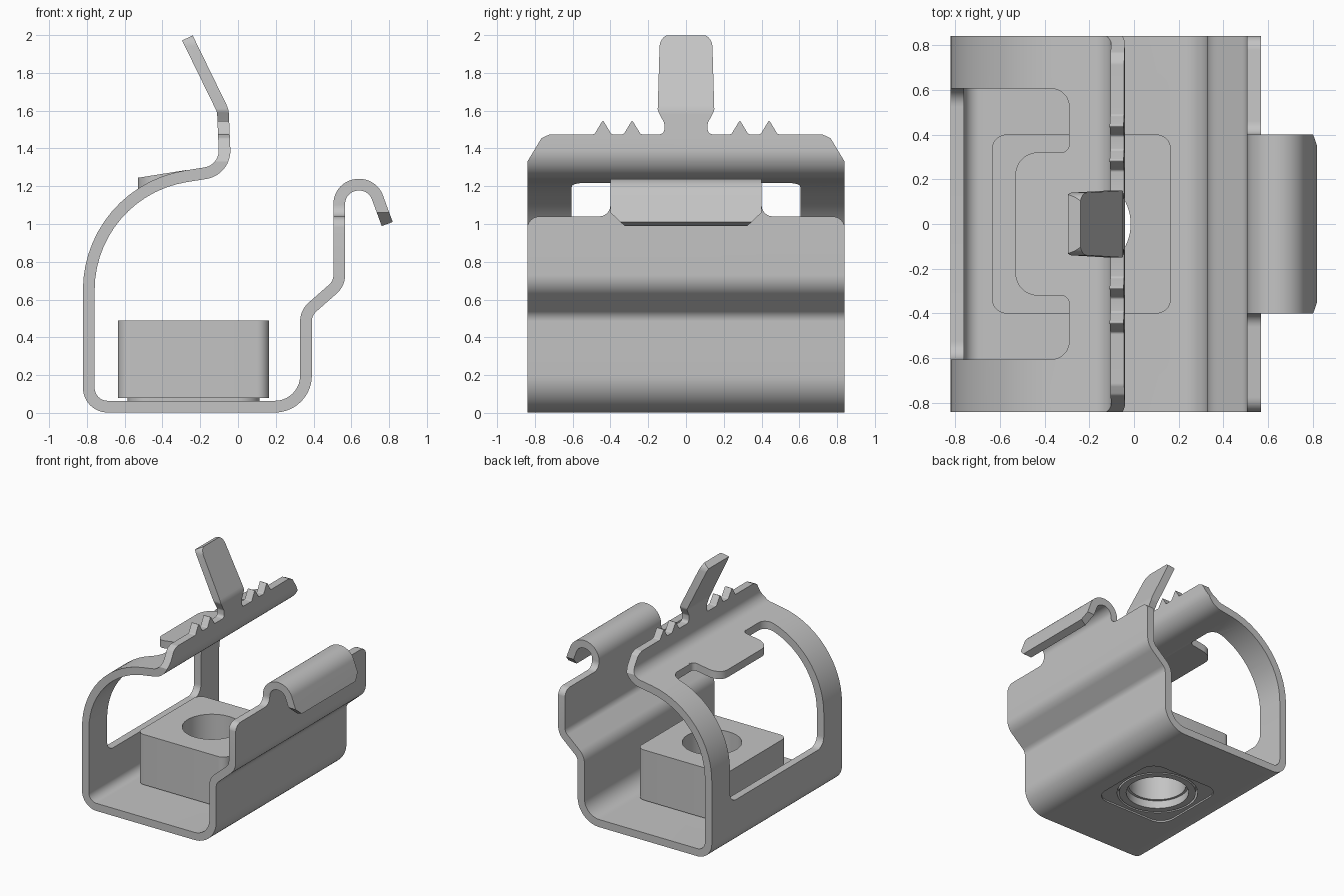
import bpy, bmesh, math
from mathutils import Vector

cube = bpy.data.objects.get("Cube")
if cube:
    bpy.data.objects.remove(cube, do_unlink=True)

steel = bpy.data.materials.new("grey_steel")
steel.use_nodes = True
GREY = (0.55, 0.55, 0.55, 1)
steel.diffuse_color = GREY
steel.node_tree.nodes["Principled BSDF"].inputs["Base Color"].default_value = GREY

THICK = 0.062      # sheet thickness
HALF = 0.84        # half width of the sheet
HOLE_X = -0.235    # centre of the block and its hole


def rounded(points, closed=True, steps=10):
    """Replace each corner (u, v, radius) by an arc."""
    pts = [(Vector(p[:2]), p[2] if len(p) > 2 else 0) for p in points]
    out = []
    for i, (p, r) in enumerate(pts):
        if r == 0 or (not closed and i in (0, len(pts) - 1)):
            out.append(p)
            continue
        a = (pts[i - 1][0] - p).normalized()
        b = (pts[(i + 1) % len(pts)][0] - p).normalized()
        half = a.angle(b) / 2
        centre = p + (a + b).normalized() * r / math.sin(half)
        start = p + a * r / math.tan(half) - centre
        end = p + b * r / math.tan(half) - centre
        sweep = start.angle(end)
        for k in range(steps + 1):
            t = k / steps
            out.append(centre + (start * math.sin((1 - t) * sweep)
                                 + end * math.sin(t * sweep)) / math.sin(sweep))
    return out


def ribbon(path, width):
    """Closed outline at a constant thickness around a centreline."""
    left, right = [], []
    for i, p in enumerate(path):
        d = (path[min(i + 1, len(path) - 1)] - path[max(i - 1, 0)]).normalized()
        n = Vector((-d.y, d.x)) * width / 2
        left.append(p + n)
        right.append(p - n)
    return left + right[::-1]


def prism(name, outline, axis, lo, hi):
    """Extrude a 2D outline along one axis into a closed, outward-facing solid."""
    place = {"x": lambda u, v, w: (w, u, v),
             "y": lambda u, v, w: (u, w, v),
             "z": lambda u, v, w: (u, v, w)}[axis]
    bm = bmesh.new()
    low = [bm.verts.new(place(u, v, lo)) for u, v in outline]
    high = [bm.verts.new(place(u, v, hi)) for u, v in outline]
    bm.faces.new(low[::-1])
    bm.faces.new(high)
    for i in range(len(low)):
        bm.faces.new((low[i - 1], low[i], high[i], high[i - 1]))
    bm.normal_update()
    if bm.calc_volume(signed=True) < 0:
        bmesh.ops.reverse_faces(bm, faces=bm.faces)
    mesh = bpy.data.meshes.new(name)
    bm.to_mesh(mesh)
    bm.free()
    mesh.materials.append(steel)
    obj = bpy.data.objects.new(name, mesh)
    bpy.context.collection.objects.link(obj)
    return obj


def square(half, r):
    return rounded([(HOLE_X + sx * half, sy * half, r)
                    for sx, sy in ((-1, -1), (1, -1), (1, 1), (-1, 1))])


def circle(r, n=64):
    return [(HOLE_X + r * math.cos(math.tau * k / n), r * math.sin(math.tau * k / n))
            for k in range(n)]


def cut(obj, cutter):
    cutter.hide_render = True
    mod = obj.modifiers.new("cut", "BOOLEAN")
    mod.operation = "DIFFERENCE"
    mod.solver = "EXACT"
    mod.object = cutter
    bpy.context.view_layer.objects.active = obj
    bpy.ops.object.modifier_apply(modifier=mod.name)
    bpy.data.objects.remove(cutter, do_unlink=True)


def cut_both_sides(obj, points, lo, hi):
    outline = rounded(points, steps=6)
    for side in (1, -1):
        cut(obj, prism("trim", [(side * u, v) for u, v in outline], "x", lo, hi))


# Bent sheet: tongue, lip, arch, wall, floor, stepped wall and hook
centreline = rounded([
    (-0.268, 1.985), (-0.08, 1.60, 0.1), (-0.067, 1.286, 0.12),
    (-0.79, 1.17, 0.61), (-0.79, 0.033, 0.1), (0.36, 0.033, 0.165),
    (0.36, 0.53, 0.1), (0.536, 0.685, 0.1), (0.536, 1.208, 0.102),
    (0.7135, 1.208, 0.102), (0.79, 1.0)], closed=False, steps=14)
sheet = prism("bent_sheet_clip", ribbon(centreline, THICK), "y", -HALF, HALF)

# Tongue sides, teeth and chamfered ends of the lip
teeth = []
for y in (0.44, 0.285):
    teeth += [(y + 0.045, 1.475, 0.015), (y, 1.55, 0.006), (y - 0.045, 1.475, 0.015)]
cut_both_sides(sheet, [
    (0.95, 1.32), (0.846, 1.32), (0.765, 1.455, 0.03), (0.72, 1.475, 0.04), *teeth,
    (0.115, 1.475, 0.025), (0.115, 1.535, 0.03), (0.15, 1.6, 0.04),
    (0.138, 2.005, 0.065), (0.01, 2.005), (0.01, 2.2), (0.95, 2.2)], -0.4, 0.2)

# Shoulders of the stepped wall, then the narrower hook with its chamfered tip
cut_both_sides(sheet, [
    (0.95, 0.9), (0.841, 0.9), (0.841, 1.04, 0.065), (0.4, 1.04, 0.06),
    (0.4, 1.4), (0.95, 1.4)], 0.45, 0.65)
cut_both_sides(sheet, [
    (0.95, 0.9), (0.32, 0.9), (0.32, 0.985), (0.4, 1.06),
    (0.4, 1.4), (0.95, 1.4)], 0.645, 1.0)

# Window through the wall, continued through the arch
cut(sheet, prism("wall_window", rounded([
    (-0.605, 0.38, 0.08), (0.605, 0.38, 0.08), (0.605, 1.5), (-0.605, 1.5)]),
    "x", -1, -0.6))
cut(sheet, prism("arch_window", rounded([
    (-0.65, -0.605), (-0.29, -0.605, 0.08), (-0.29, 0.605, 0.08), (-0.65, 0.605)]),
    "z", 0.6, 1.5))

# Shallow recess and hole in the floor
cut(sheet, prism("recess", square(0.34, 0.12), "z", -0.1, 0.015))
cut(sheet, prism("floor_hole", circle(0.31), "z", -0.1, 0.2))

# Straight tab reaching into the window
tab = prism("window_tab", rounded([
    (-0.53, -0.32, 0.1), (-0.29, -0.32, 0.035), (-0.29, -0.36), (-0.275, -0.36),
    (-0.275, 0.36), (-0.29, 0.36), (-0.29, 0.32, 0.035), (-0.53, 0.32, 0.1)]),
    "z", -THICK / 2, THICK / 2)
for v in tab.data.vertices:
    v.co.z += 1.252 + (v.co.x + 0.29) * 0.16

# Square block with its pad and collar
block = prism("block", square(0.4, 0.065), "z", 0.08, 0.49)
pad = prism("block_pad", square(0.35, 0.12), "z", 0.05, 0.081)
collar = prism("block_collar", circle(0.295), "z", 0.015, 0.085)
cut(block, prism("bore", circle(0.22), "z", -0.2, 0.8))
cut(pad, prism("pad_bore", circle(0.31), "z", -0.2, 0.8))
cut(collar, prism("collar_bore", circle(0.24), "z", -0.2, 0.8))

# Smooth bends, sharp edges
bpy.ops.object.select_all(action="DESELECT")
for obj in (sheet, tab, block, pad, collar):
    obj.select_set(True)
bpy.context.view_layer.objects.active = sheet
bpy.ops.object.shade_smooth_by_angle(angle=math.radians(30))
